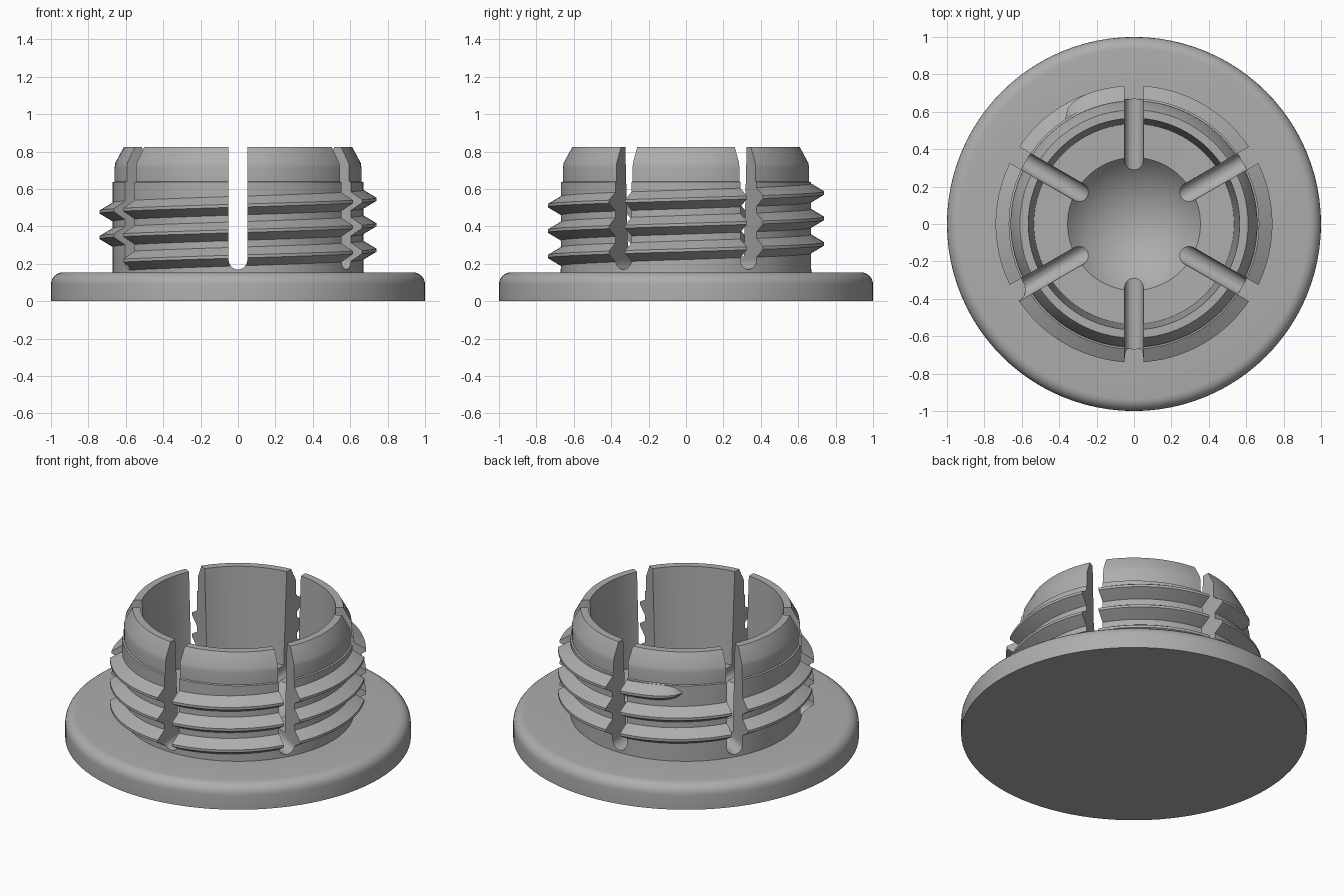
import bpy, bmesh, math

if "Cube" in bpy.data.objects:
    bpy.data.objects.remove(bpy.data.objects["Cube"])

SEG = 96
grey = bpy.data.materials.new("mid_grey")
grey.diffuse_color = (0.42, 0.42, 0.42, 1)
grey.use_nodes = True
grey.node_tree.nodes["Principled BSDF"].inputs["Base Color"].default_value = grey.diffuse_color


def finish(name, bm):
    bmesh.ops.recalc_face_normals(bm, faces=bm.faces)
    mesh = bpy.data.meshes.new(name)
    bm.to_mesh(mesh)
    bm.free()
    obj = bpy.data.objects.new(name, mesh)
    bpy.context.collection.objects.link(obj)
    mesh.materials.append(grey)
    return obj


def lathe(name, profile):
    bm = bmesh.new()
    vs = [bm.verts.new((r, 0, z)) for r, z in profile]
    es = [bm.edges.new(p) for p in zip(vs, vs[1:])]
    bmesh.ops.spin(bm, geom=vs + es, cent=(0, 0, 0), axis=(0, 0, 1),
                   angle=2 * math.pi, steps=SEG)
    bmesh.ops.remove_doubles(bm, verts=bm.verts, dist=0.0002)
    return finish(name, bm)


def arc(cx, cz, rad, a0, a1, n):
    return [(cx + rad * math.cos(math.radians(a0 + (a1 - a0) * i / n)),
             cz + rad * math.sin(math.radians(a0 + (a1 - a0) * i / n)))
            for i in range(n + 1)]


def boolean(obj, tool, operation):
    mod = obj.modifiers.new(operation.lower(), 'BOOLEAN')
    mod.operation, mod.object, mod.solver = operation, tool, 'EXACT'
    bpy.context.view_layer.objects.active = obj
    bpy.ops.object.modifier_apply(modifier=mod.name)
    bpy.data.objects.remove(tool)


# Flange, tube wall and spherical bowl in one turned profile
bowl = arc(0, 0.514, 0.45, -37.9, -90, 12)
bowl[-1] = (0, 0.064)
profile = ([(0, 0), (1, 0)] + arc(0.935, 0.09, 0.065, 0, 90, 6)
           + [(0.67, 0.155), (0.67, 0.637), (0.66, 0.64), (0.66, 0.715),
              (0.656, 0.74), (0.61, 0.825), (0.565, 0.825), (0.535, 0.24)] + bowl)
body = lathe("threaded_plug", profile)

# Helical thread with a tapered upper end
START, END, PITCH, STEP = -870, 123, 0.136, 3
bm = bmesh.new()
rings = []
for i in range((END - START) // STEP + 1):
    deg = START + i * STEP
    a = math.radians(deg)
    z = 0.545 + PITCH * deg / 360
    t = min(1, (END - deg) / 14)
    k = max(0.12, math.sqrt(1 - (1 - t) ** 2))
    section = [(0.64, -0.066 * k), (0.67, -0.05 * k), (0.665 + 0.075 * k, -0.008 * k),
               (0.665 + 0.075 * k, 0.008 * k), (0.67, 0.05 * k), (0.64, 0.066 * k)]
    rings.append([bm.verts.new((r * math.cos(a), r * math.sin(a), z + dz))
                  for r, dz in section])
for p, q in zip(rings, rings[1:]):
    for j in range(6):
        bm.faces.new((p[j], p[(j + 1) % 6], q[(j + 1) % 6], q[j]))
bm.faces.new(rings[0])
bm.faces.new(rings[-1])
boolean(body, finish("thread", bm), 'UNION')

# Three round-bottomed slots across the diameter give six gaps
outline = [(0.05, 1.0)] + arc(0, 0.22, 0.05, 0, -180, 12) + [(-0.05, 1.0)]
for deg in (30, 90, 150):
    c, s = math.cos(math.radians(deg)), math.sin(math.radians(deg))
    bm = bmesh.new()
    ends = [[bm.verts.new((d * c - u * s, d * s + u * c, z)) for u, z in outline]
            for d in (-0.85, 0.85)]
    n = len(outline)
    for j in range(n):
        k = (j + 1) % n
        bm.faces.new((ends[0][j], ends[0][k], ends[1][k], ends[1][j]))
    bm.faces.new(ends[0])
    bm.faces.new(ends[1])
    boolean(body, finish("slot_cutter", bm), 'DIFFERENCE')

# Smooth curved faces, keep machined edges crisp
bpy.context.view_layer.objects.active = body
body.select_set(True)
bpy.ops.object.shade_smooth_by_angle(angle=math.radians(28))
